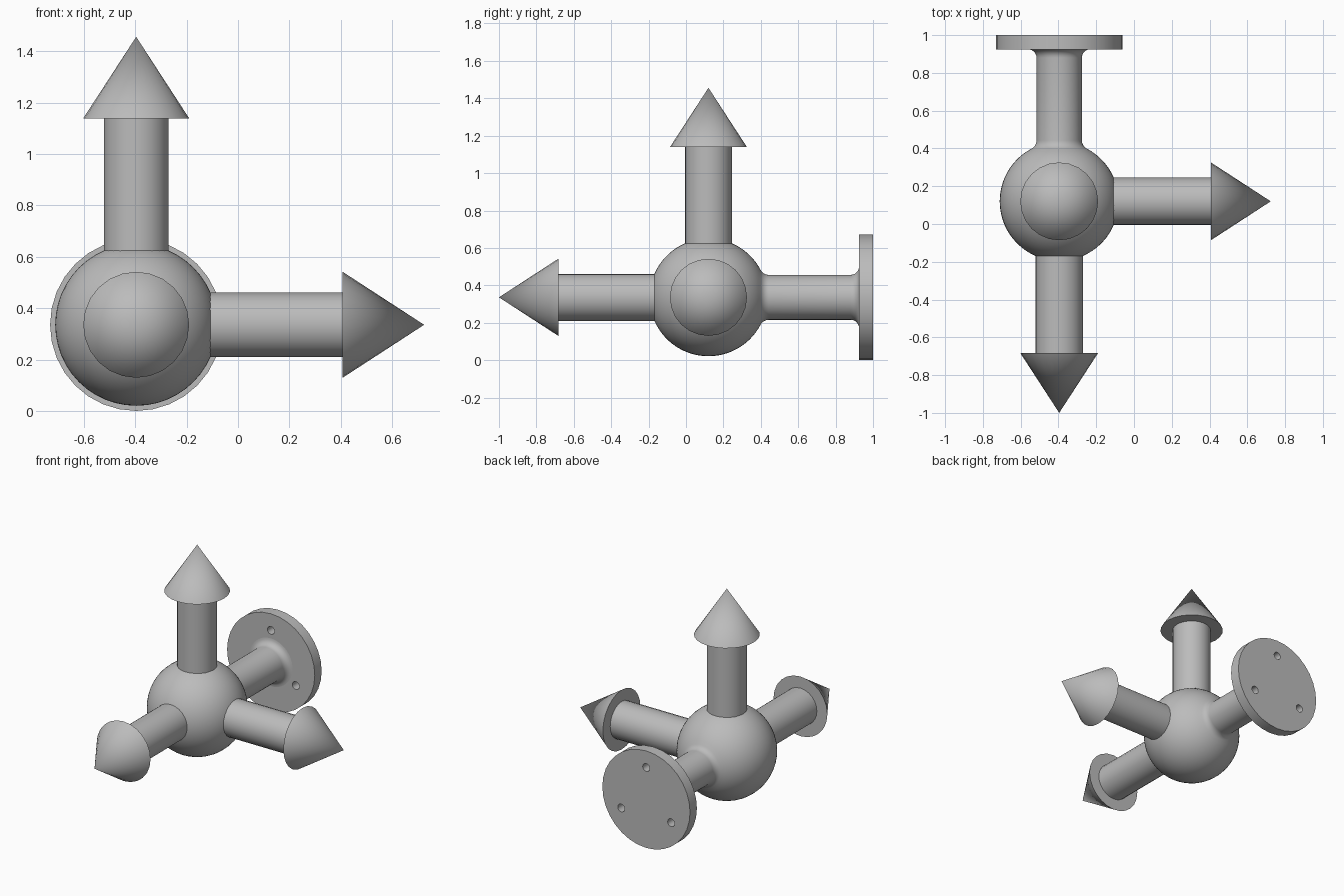
import bpy, bmesh
from math import sin, cos, pi, radians, sqrt, atan2
from mathutils import Vector, Matrix

if "Cube" in bpy.data.objects:
    bpy.data.objects.remove(bpy.data.objects["Cube"])

CENTRE = Vector((-0.396, 0.12, 0.336))
HUB_R, POST_R = 0.315, 0.12
PLATE_Y = 0.805          # front of the plate, measured from the hub centre
HUB_FILLET, PLATE_FILLET = 0.05, 0.045

grey = bpy.data.materials.new("plain grey")
grey.use_nodes = True
colour = (0.5, 0.5, 0.5, 1)
grey.diffuse_color = colour
grey.node_tree.nodes["Principled BSDF"].inputs["Base Color"].default_value = colour

# Rotations that turn local +z towards each direction
TO_UP = Matrix.Identity(4)
TO_LEFT = Matrix.Rotation(radians(90), 4, 'Y')
TO_FRONT = Matrix.Rotation(radians(90), 4, 'X')
TO_BACK = Matrix.Rotation(radians(-90), 4, 'X')


def revolve(name, profile, turn, steps):
    """Spin (radius, height) points about local z, then aim z with turn."""
    bm = bmesh.new()
    verts = [bm.verts.new((r, 0, h)) for r, h in profile]
    edges = [bm.edges.new(pair) for pair in zip(verts, verts[1:])]
    bmesh.ops.spin(bm, geom=verts + edges, cent=(0, 0, 0), axis=(0, 0, 1),
                   angle=2 * pi, steps=steps, use_duplicate=False)
    bmesh.ops.remove_doubles(bm, verts=bm.verts, dist=1e-5)
    bmesh.ops.recalc_face_normals(bm, faces=bm.faces)
    mesh = bpy.data.meshes.new(name)
    bm.to_mesh(mesh)
    bm.free()
    mesh.transform(Matrix.Translation(CENTRE) @ turn)
    mesh.materials.append(grey)
    obj = bpy.data.objects.new(name, mesh)
    bpy.context.collection.objects.link(obj)
    return obj


def arc(cr, ch, radius, start, end, n):
    """Points on an arc in the (radius, height) plane."""
    angles = [start + (end - start) * i / n for i in range(n + 1)]
    return [(cr + radius * cos(a), ch + radius * sin(a)) for a in angles]


# Ball hub, blended into the rear post and flared into the plate
fillet_r = POST_R + HUB_FILLET
fillet_h = sqrt((HUB_R + HUB_FILLET) ** 2 - fillet_r ** 2)
touch = atan2(fillet_h, fillet_r)
profile = [(0, -HUB_R)] + arc(0, 0, HUB_R, -pi / 2, touch, 32)[1:]
profile += arc(fillet_r, fillet_h, HUB_FILLET, touch + pi, pi, 6)[1:]
profile += arc(POST_R + PLATE_FILLET, PLATE_Y - PLATE_FILLET, PLATE_FILLET,
               pi, pi / 2, 6)
profile += [(0, PLATE_Y)]
parts = [revolve("hub_and_rear_post", profile, TO_BACK, 48)]

# Round mounting plate with three through holes
plate = revolve("mounting_plate", [(0, PLATE_Y), (0.335, PLATE_Y),
                                   (0.335, 0.88), (0, 0.88)], TO_BACK, 32)
for i in range(3):
    a = radians(90 + 120 * i)
    drill = revolve("drill", [(0, 0.7), (0.027, 0.7), (0.027, 1), (0, 1)],
                    Matrix.Translation((0.22 * cos(a), 0, 0.22 * sin(a))) @ TO_BACK, 16)
    drill.hide_render = True
    cut = plate.modifiers.new("hole", 'BOOLEAN')
    cut.operation, cut.solver, cut.object = 'DIFFERENCE', 'EXACT', drill
    bpy.context.view_layer.objects.active = plate
    bpy.ops.object.modifier_apply(modifier=cut.name)
    bpy.data.objects.remove(drill)
parts.append(plate)

# Three arrows: straight shaft and cone head
for side, turn in (("upper", TO_UP), ("left", TO_LEFT), ("front", TO_FRONT)):
    parts.append(revolve(side + "_arrow_shaft",
                         [(0, 0.2), (0.126, 0.2), (0.126, 0.81)], turn, 24))
    parts.append(revolve(side + "_arrow_head",
                         [(0, 0.803), (0.206, 0.803), (0, 1.12)], turn, 24))

bpy.ops.object.select_all(action='DESELECT')
for obj in parts:
    obj.select_set(True)
bpy.context.view_layer.objects.active = parts[0]
bpy.ops.object.shade_smooth_by_angle(angle=radians(30))
